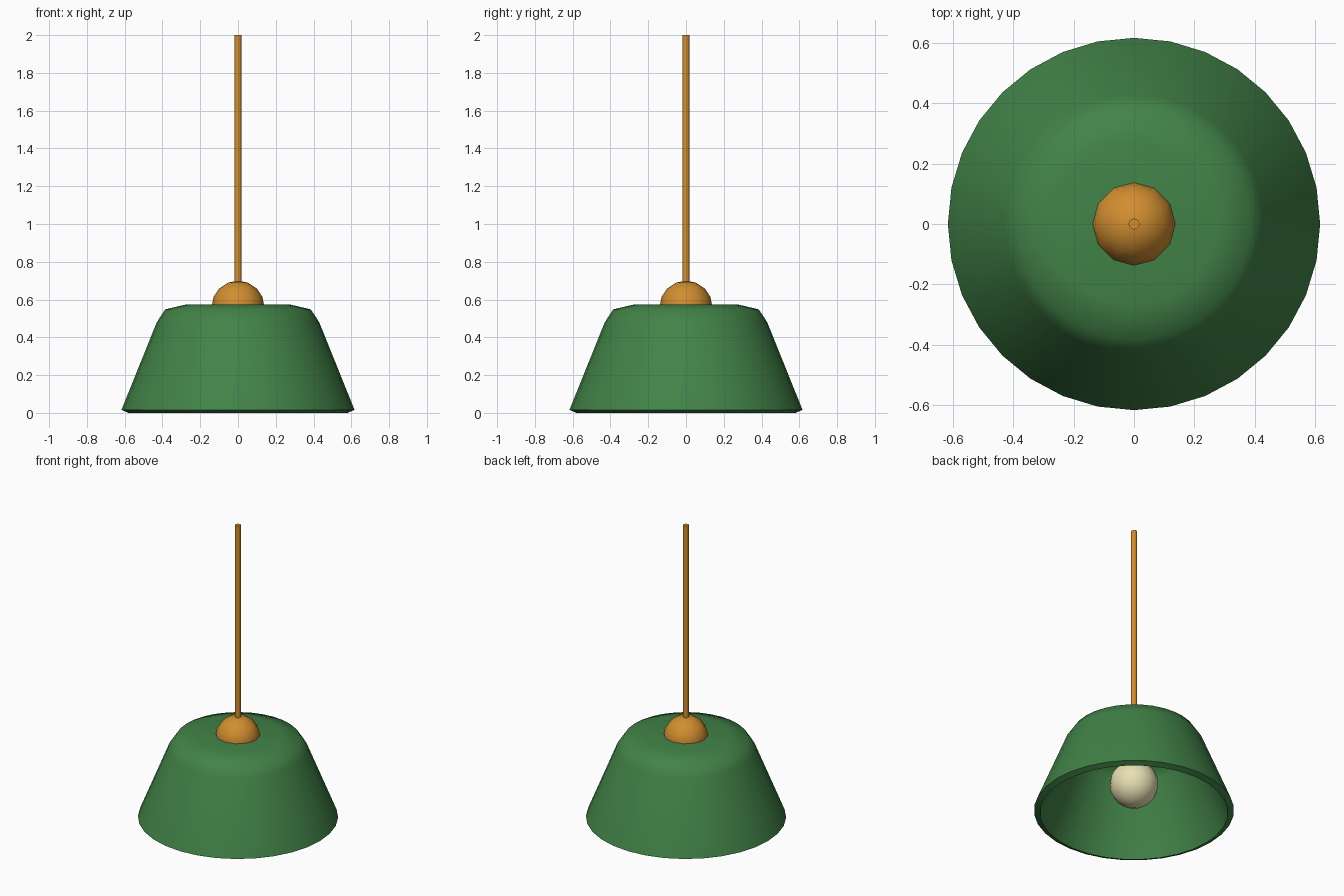
import bpy, bmesh, math

if "Cube" in bpy.data.objects:
    bpy.data.objects.remove(bpy.data.objects["Cube"])


def material(name, rgb):
    m = bpy.data.materials.new(name)
    m.diffuse_color = (*rgb, 1)
    m.use_nodes = True
    m.node_tree.nodes["Principled BSDF"].inputs["Base Color"].default_value = m.diffuse_color
    return m


GREEN = material("green enamel", (0.054, 0.225, 0.064))
BRASS = material("brass", (0.64, 0.27, 0.03))
CREAM = material("cream glass", (0.80, 0.74, 0.45))


def finish(obj, name, mat, angle):
    obj.name = name
    obj.data.materials.append(mat)
    bpy.ops.object.select_all(action='DESELECT')
    obj.select_set(True)
    bpy.context.view_layer.objects.active = obj
    bpy.ops.object.shade_smooth_by_angle(angle=math.radians(angle))
    return obj


def lathe(name, profile, mat, sides, angle):
    """Spin an (r, z) profile about z; points with r = 0 are merged."""
    bm = bmesh.new()
    verts = [bm.verts.new((r, 0, z)) for r, z in profile]
    edges = [bm.edges.new(p) for p in zip(verts, verts[1:])]
    bmesh.ops.spin(bm, geom=verts + edges, cent=(0, 0, 0), axis=(0, 0, 1),
                   angle=math.tau, steps=sides, use_duplicate=False)
    bmesh.ops.remove_doubles(bm, verts=bm.verts, dist=1e-4)
    bmesh.ops.recalc_face_normals(bm, faces=bm.faces)
    mesh = bpy.data.meshes.new(name)
    bm.to_mesh(mesh)
    bm.free()
    obj = bpy.data.objects.new(name, mesh)
    bpy.context.collection.objects.link(obj)
    return finish(obj, name, mat, angle)


def ball(name, radius, z, segments, rings, mat):
    bpy.ops.mesh.primitive_uv_sphere_add(segments=segments, ring_count=rings,
                                         radius=radius, location=(0, 0, z))
    return finish(bpy.context.object, name, mat, 60)


# Hollow shade: outer wall from the top centre down, rim, then inner wall
lathe("shade", [(0, 0.575), (0.27, 0.575), (0.385, 0.548), (0.43, 0.48),
                (0.617, 0.016), (0.58, 0.0), (0.395, 0.46),
                (0.36, 0.512), (0.265, 0.535), (0, 0.535)], GREEN, 32, 60)

# Round cap on the shade, and the bulb hanging inside
ball("cap", 0.14, 0.56, 12, 8, BRASS)
ball("bulb", 0.15, 0.20, 16, 12, CREAM)

# Hanging rod, carried through the cap to hold the bulb
lathe("rod", [(0, 0.32), (0.019, 0.32), (0.019, 2.0), (0, 2.0)], BRASS, 8, 50)
